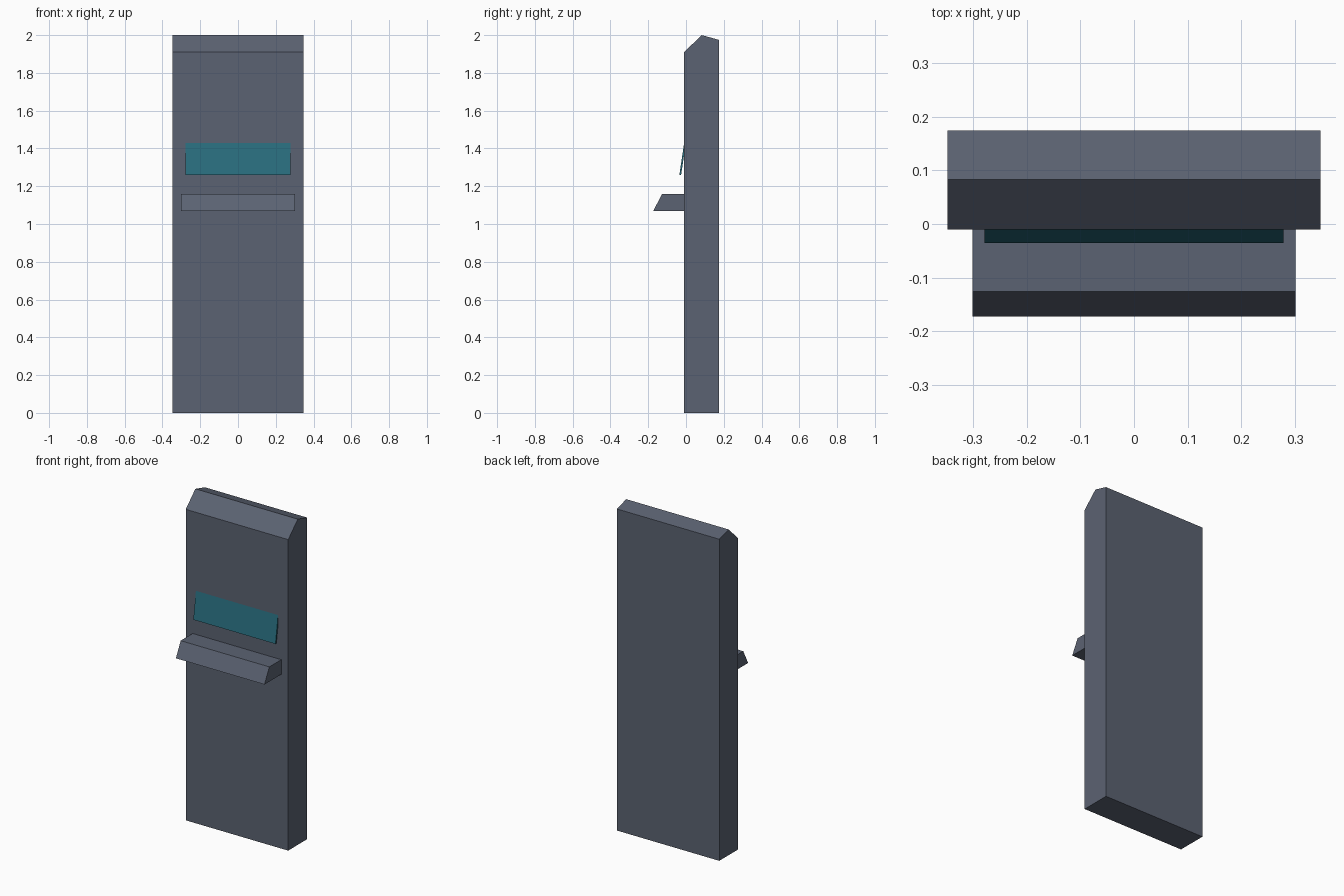
import bpy

if "Cube" in bpy.data.objects:
    bpy.data.objects.remove(bpy.data.objects["Cube"])


def material(name, color):
    m = bpy.data.materials.new(name)
    m.diffuse_color = (*color, 1)
    m.use_nodes = True
    m.node_tree.nodes["Principled BSDF"].inputs["Base Color"].default_value = m.diffuse_color
    return m


def extrude_x(name, profile, half_width, mat):
    """Extrude a (y, z) profile symmetrically along x."""
    n = len(profile)
    verts = [(x, y, z) for x in (-half_width, half_width) for y, z in profile]
    faces = [tuple(range(n))[::-1], tuple(range(n, 2 * n))]
    faces += [(i, (i + 1) % n, n + (i + 1) % n, n + i) for i in range(n)]
    mesh = bpy.data.meshes.new(name)
    mesh.from_pydata(verts, [], faces)
    mesh.materials.append(mat)
    obj = bpy.data.objects.new(name, mesh)
    bpy.context.collection.objects.link(obj)
    return obj


slate = material("slate_grey", (0.105, 0.123, 0.168))
teal = material("dark_teal", (0.022, 0.155, 0.21))

# Upright slab with a two-way sloped top
extrude_x("pillar", [(-0.01, 0), (0.174, 0), (0.174, 1.975),
                     (0.083, 2.0), (-0.01, 1.91)], 0.348, slate)

# Shelf with a bevelled front edge
extrude_x("shelf", [(-0.173, 1.07), (-0.01, 1.07),
                    (-0.01, 1.16), (-0.126, 1.16)], 0.301, slate)

# Thin tilted display whose top sinks into the pillar
extrude_x("screen", [(-0.035, 1.26), (-0.026, 1.259),
                     (-0.001, 1.427), (-0.010, 1.428)], 0.279, teal)
